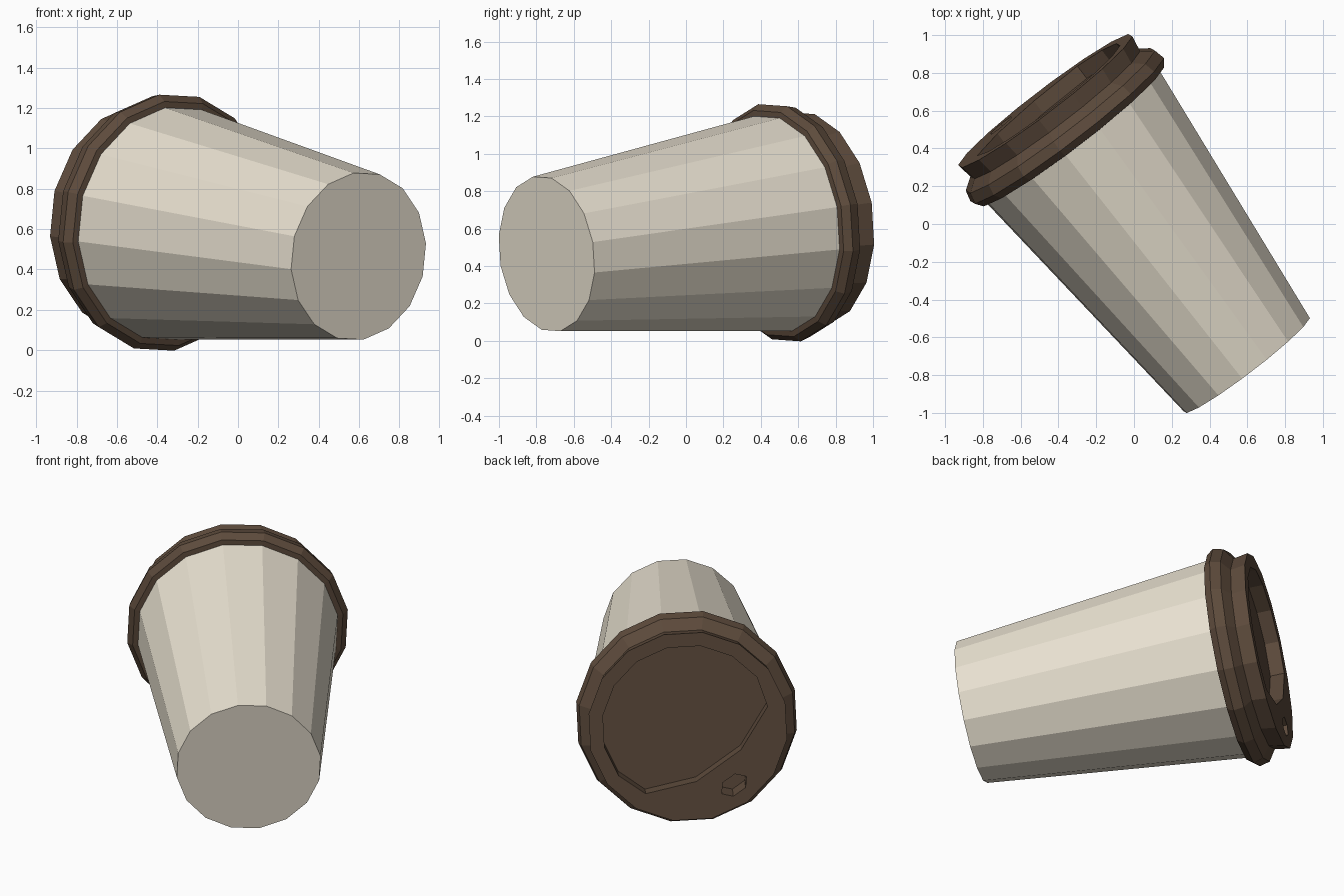
import bpy, bmesh
from math import sin, cos, radians
from mathutils import Matrix, Vector

if "Cube" in bpy.data.objects:
    bpy.data.objects.remove(bpy.data.objects["Cube"])

SIDES = 16
PHASE = radians(13.75)
TILT = 0.106
SIP = radians(-53.75)      # direction of the drinking hole on the lid

# Cup frame: local z runs from the cup base to the lid, local y points up
plan = Vector((-0.607, 0.795, 0)).normalized()
z_axis = plan * cos(TILT) + Vector((0, 0, sin(TILT)))
x_axis = Vector((-plan.y, plan.x, 0))
y_axis = z_axis.cross(x_axis)
FRAME = Matrix((x_axis, y_axis, z_axis)).transposed().to_4x4()
FRAME.translation = (0.597, -0.745, 0.465)


def material(name, colour):
    mat = bpy.data.materials.new(name)
    mat.diffuse_color = (*colour, 1)
    mat.use_nodes = True
    mat.node_tree.nodes["Principled BSDF"].inputs["Base Color"].default_value = mat.diffuse_color
    return mat


def stack(name, rings, mat):
    """Closed solid lofted through rings of points with equal counts."""
    bm = bmesh.new()
    loops = [[bm.verts.new(p) for p in ring] for ring in rings]
    n = len(loops[0])
    for a, b in zip(loops, loops[1:]):
        for i in range(n):
            j = (i + 1) % n
            bm.faces.new((a[i], a[j], b[j], b[i]))
    bm.faces.new(loops[0][::-1])
    bm.faces.new(loops[-1])
    bmesh.ops.recalc_face_normals(bm, faces=bm.faces)
    mesh = bpy.data.meshes.new(name)
    bm.to_mesh(mesh)
    bm.free()
    mesh.materials.append(mat)
    obj = bpy.data.objects.new(name, mesh)
    obj.matrix_world = FRAME
    bpy.context.collection.objects.link(obj)
    return obj


def polar(r, angle):
    return (r * cos(angle), r * sin(angle))


def turned(name, profile, mat):
    step = radians(360 / SIDES)
    return stack(name, [[(*polar(r, PHASE + step * i), h) for i in range(SIDES)]
                        for r, h in profile], mat)


def prism(name, outline, low, high, mat):
    return stack(name, [[(x, y, h) for x, y in outline] for h in (low, high)], mat)


cream = material("cream", (0.82, 0.76, 0.64))
brown = material("brown", (0.11, 0.07, 0.045))

# Tapered paper cup
turned("cup", [(0.42, 0), (0.585, 1.54), (0.55, 1.58)], cream)

# Lid with outer lip, narrow neck and flared rim
lid = turned("lid", [(0.575, 1.53), (0.615, 1.535), (0.645, 1.575), (0.63, 1.635),
                     (0.565, 1.68), (0.58, 1.768)], brown)

# Recess in the lid: round, cut short towards the drinking hole
recess = [polar(0.475 if k in (3, 13) else 0.497, SIP + radians(22.5 * k))
          for k in range(3, 14)]
recess += [polar(0.34, SIP + radians(a)) for a in (-28, 28)]

# Drinking hole: stretched hexagon
centre = Vector(polar(0.45, SIP))
out, side = Vector(polar(1, SIP)), Vector((-sin(SIP), cos(SIP)))
hole = [centre + side * (0.088 * cos(radians(60 * k))) + out * (0.06 * sin(radians(60 * k)))
        for k in range(6)]

for name, outline, floor in (("recess_cutter", recess, 1.685), ("hole_cutter", hole, 1.64)):
    cutter = prism(name, outline, floor, 1.9, brown)
    bpy.context.view_layer.update()
    mod = lid.modifiers.new(name, 'BOOLEAN')
    mod.operation, mod.solver, mod.object = 'DIFFERENCE', 'EXACT', cutter
    bpy.context.view_layer.objects.active = lid
    bpy.ops.object.modifier_apply(modifier=name)
    bpy.data.objects.remove(cutter)
